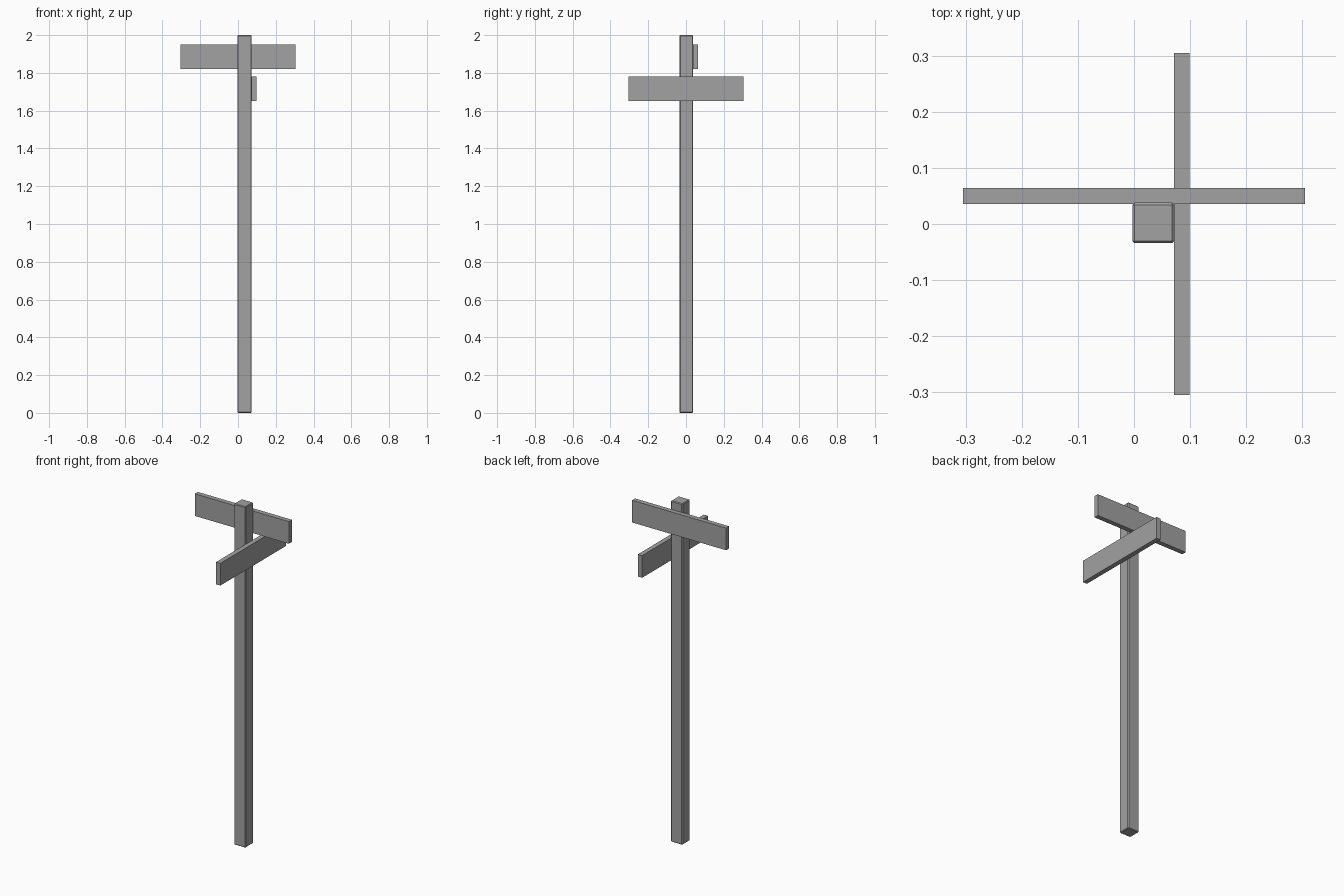
import bpy

cube = bpy.data.objects.get("Cube")
if cube:
    bpy.data.objects.remove(cube, do_unlink=True)

grey = bpy.data.materials.new("plain grey")
grey.use_nodes = True
colour = (0.36, 0.36, 0.36, 1)
grey.diffuse_color = colour
grey.node_tree.nodes["Principled BSDF"].inputs["Base Color"].default_value = colour


def box(name, low, high, bevel=0):
    """Add a box between two corners, with optional chamfered edges."""
    centre = [(a + b) / 2 for a, b in zip(low, high)]
    bpy.ops.mesh.primitive_cube_add(size=1, location=centre)
    obj = bpy.context.object
    obj.name = name
    obj.scale = [b - a for a, b in zip(low, high)]
    bpy.ops.object.transform_apply(location=False, rotation=False, scale=True)
    obj.data.materials.append(grey)
    if bevel:
        mod = obj.modifiers.new("chamfer", 'BEVEL')
        mod.width = bevel
        mod.segments = 1
    return obj


# Square post with chamfered edges
box("post", (-0.003, -0.034, 0), (0.072, 0.038, 2), 0.004)

# Upper board across the back of the post
box("upper_sign_board", (-0.305, 0.036, 1.82), (0.305, 0.064, 1.95))

# Lower board along the left side of the post
box("lower_sign_board", (0.071, -0.305, 1.65), (0.099, 0.305, 1.78))
